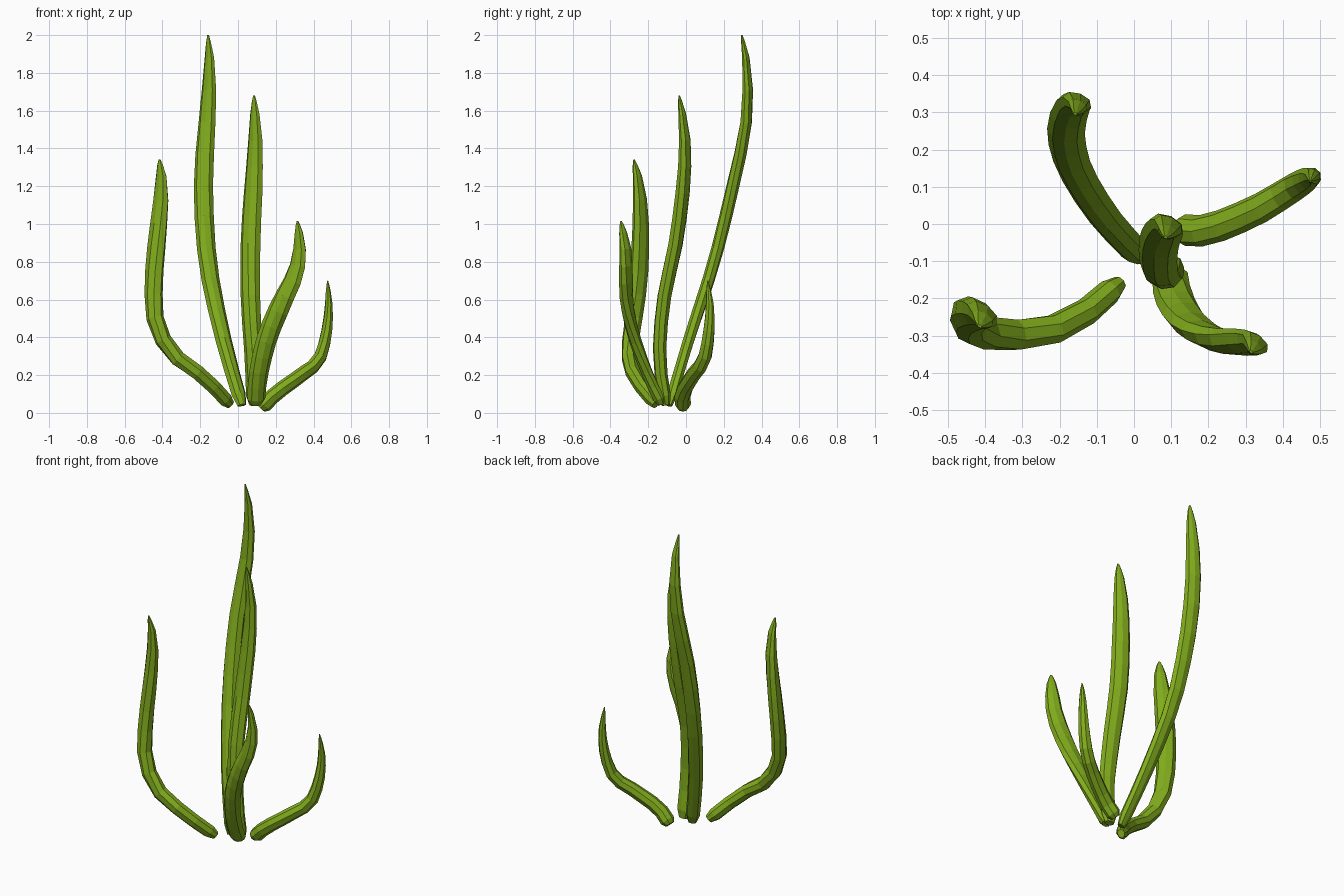
import bpy, bmesh, math
from mathutils import Vector

if "Cube" in bpy.data.objects:
    bpy.data.objects.remove(bpy.data.objects["Cube"])

mat = bpy.data.materials.new("leaf_green")
mat.diffuse_color = (0.22, 0.41, 0.012, 1)
mat.use_nodes = True
mat.node_tree.nodes["Principled BSDF"].inputs["Base Color"].default_value = mat.diffuse_color

# Fleshy leaf cross-section (across, through): rounded back, flatter inner side
SECTION = [(1, 0), (0.72, 0.66), (0, 0.9), (-0.72, 0.66),
           (-1, 0), (-0.65, -0.72), (0, -1), (0.65, -0.72)]
# Width along the leaf: (position, scale)
TAPER = [(0, 0.5), (0.03, 0.8), (0.3, 0.92), (0.55, 1), (0.72, 0.96),
         (0.86, 0.77), (0.94, 0.52), (0.98, 0.28), (1, 0.1)]


def taper(t):
    for (a, u), (b, v) in zip(TAPER, TAPER[1:]):
        if t <= b:
            return u + (v - u) * (t - a) / (b - a)
    return TAPER[-1][1]


def spline(pts, stops):
    # Catmull-Rom curve sampled at the given fractions of its length
    p = [Vector(q) for q in pts]
    p = [2 * p[0] - p[1]] + p + [2 * p[-1] - p[-2]]
    dense = []
    for i in range(1, len(p) - 2):
        a, b, c, d = p[i - 1:i + 3]
        for k in range(24):
            t = k / 24
            dense.append(0.5 * (2 * b + (c - a) * t + (2 * a - 5 * b + 4 * c - d) * t * t
                                + (3 * b - a - 3 * c + d) * t ** 3))
    dense.append(p[-2])
    lens = [0]
    for a, b in zip(dense, dense[1:]):
        lens.append(lens[-1] + (b - a).length)
    out, j = [], 0
    for s in stops:
        target = lens[-1] * s
        while j < len(lens) - 2 and lens[j + 1] < target:
            j += 1
        f = (target - lens[j]) / (lens[j + 1] - lens[j])
        out.append(dense[j].lerp(dense[j + 1], f))
    return out


def leaf(name, pts, width, thick, angle):
    # width, thick and angle each run from a base value to a tip value
    mix = lambda pair, t: pair[0] + (pair[1] - pair[0]) * t
    stops = [0, 0.03] + [0.1 + 0.084 * k for k in range(11)] + [0.98, 1]
    path = spline(pts, stops)
    last = len(path) - 1
    bm = bmesh.new()
    loops = []
    for i, (c, t) in enumerate(zip(path, stops)):
        tan = (path[min(i + 1, last)] - path[max(i - 1, 0)]).normalized()
        ang = math.radians(mix(angle, t))
        w = Vector((math.cos(ang), math.sin(ang), 0))
        w = (w - tan * w.dot(tan)).normalized()
        n = tan.cross(w)
        s = taper(t)
        loops.append([bm.verts.new(c + w * (u * s * mix(width, t)) + n * (v * s * mix(thick, t)))
                      for u, v in SECTION])
    m = len(SECTION)
    for a, b in zip(loops, loops[1:]):
        for k in range(m):
            bm.faces.new((a[k], a[(k + 1) % m], b[(k + 1) % m], b[k]))
    bm.faces.new(loops[0][::-1])
    bm.faces.new(loops[-1])
    bmesh.ops.recalc_face_normals(bm, faces=bm.faces)
    me = bpy.data.meshes.new(name)
    bm.to_mesh(me)
    bm.free()
    me.materials.append(mat)
    bpy.context.collection.objects.link(bpy.data.objects.new(name, me))


# Tall back leaf
leaf("tall_leaf", [(0.02, -0.09, 0.04), (-0.08, 0.02, 0.4), (-0.16, 0.15, 0.8),
                   (-0.183, 0.25, 1.2), (-0.165, 0.317, 1.52), (-0.15, 0.325, 1.8),
                   (-0.158, 0.296, 2.0)], (0.05, 0.053), (0.037, 0.036), (22, -28))
# Central upright leaf
leaf("centre_leaf", [(0.09, -0.105, 0.04), (0.083, -0.138, 0.3), (0.066, -0.115, 0.6),
                     (0.067, -0.05, 0.92), (0.085, -0.01, 1.25), (0.092, -0.008, 1.48),
                     (0.085, -0.036, 1.68)], (0.058, 0.053), (0.045, 0.036), (-5, -30))
# Left leaf
leaf("left_leaf", [(-0.04, -0.16, 0.045), (-0.18, -0.27, 0.19), (-0.34, -0.3, 0.31),
                   (-0.435, -0.28, 0.48), (-0.445, -0.25, 0.72), (-0.421, -0.24, 1.0),
                   (-0.405, -0.25, 1.2), (-0.415, -0.275, 1.34)],
     (0.042, 0.065), (0.052, 0.04), (-58, -32))
# Front right leaf
leaf("front_right_leaf", [(0.095, -0.13, 0.045), (0.108, -0.2, 0.2), (0.155, -0.272, 0.4),
                          (0.23, -0.312, 0.58), (0.305, -0.318, 0.74), (0.326, -0.322, 0.88),
                          (0.315, -0.344, 1.015)], (0.062, 0.05), (0.038, 0.034), (20, -45))
# Short right leaf
leaf("right_leaf", [(0.12, -0.015, 0.025), (0.2, -0.015, 0.105), (0.33, 0.038, 0.2),
                    (0.425, 0.095, 0.28), (0.467, 0.12, 0.42), (0.48, 0.127, 0.56),
                    (0.475, 0.115, 0.7)], (0.054, 0.024), (0.055, 0.022), (90, 125))
